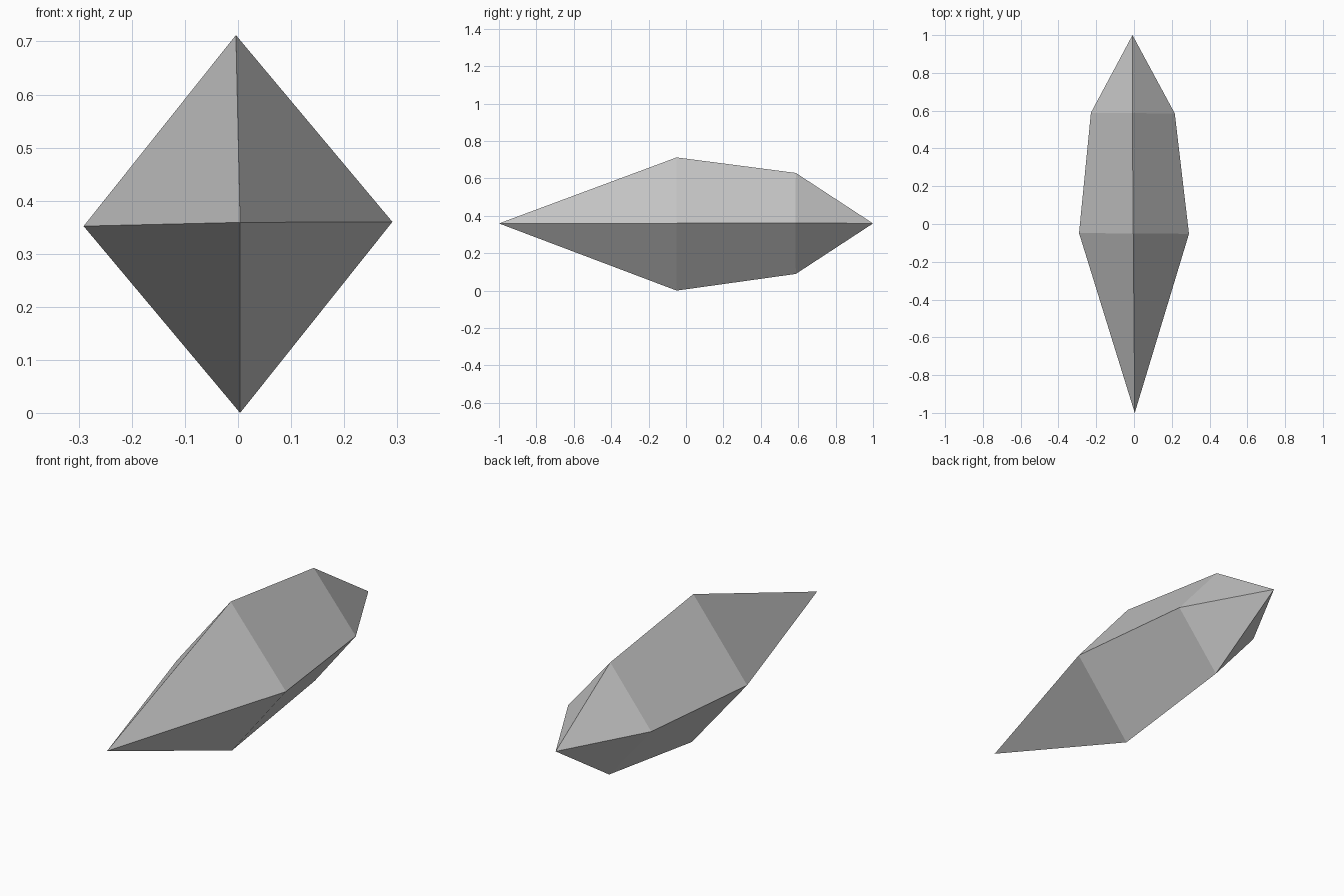
import bpy
import bmesh

cube = bpy.data.objects.get("Cube")
if cube:
    bpy.data.objects.remove(cube, do_unlink=True)

# Stone material
grey = bpy.data.materials.new("stone grey")
grey.use_nodes = True
colour = (0.56, 0.56, 0.56, 1)
grey.diffuse_color = colour
grey.node_tree.nodes["Principled BSDF"].inputs["Base Color"].default_value = colour

bm = bmesh.new()


def diamond_ring(cx, y, cz, rx, rz, roll):
    """Four-sided cross-section, very slightly rolled about the long axis."""
    return [bm.verts.new(p) for p in (
        (cx + rx, y - 0.002, cz + roll), (cx - roll, y, cz + rz),
        (cx - rx, y + 0.002, cz - roll), (cx + roll, y, cz - rz))]


# Tips and the two cross-sections of the crystal
front_tip = bm.verts.new((0.004, -1.0, 0.359))
wide_ring = diamond_ring(0.0, -0.05, 0.356, 0.291, 0.356, 0.004)
rear_ring = diamond_ring(-0.006, 0.587, 0.359, 0.222, 0.27, 0.003)
rear_tip = bm.verts.new((-0.008, 1.0, 0.359))

# Facets
for i in range(4):
    j = (i + 1) % 4
    bm.faces.new((front_tip, wide_ring[i], wide_ring[j]))
    bm.faces.new((wide_ring[i], rear_ring[i], rear_ring[j], wide_ring[j]))
    bm.faces.new((rear_ring[i], rear_tip, rear_ring[j]))
bmesh.ops.recalc_face_normals(bm, faces=bm.faces)

mesh = bpy.data.meshes.new("crystal_shard")
bm.to_mesh(mesh)
bm.free()
mesh.materials.append(grey)
shard = bpy.data.objects.new("crystal_shard", mesh)
bpy.context.collection.objects.link(shard)
